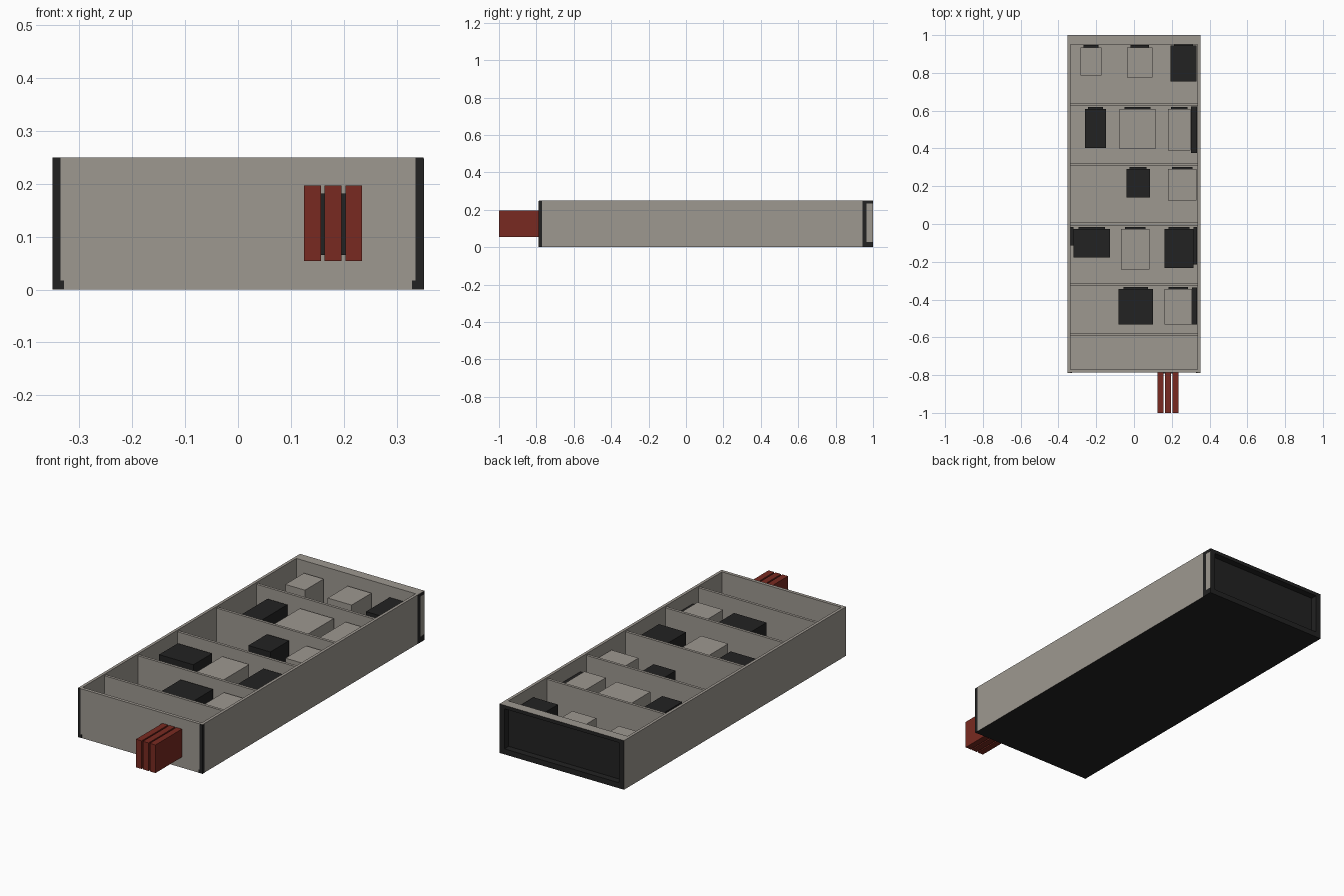
import bpy, bmesh

if "Cube" in bpy.data.objects:
    bpy.data.objects.remove(bpy.data.objects["Cube"])

def mat(name, c):
    m = bpy.data.materials.new(name)
    m.diffuse_color = (*c, 1)
    m.use_nodes = True
    m.node_tree.nodes["Principled BSDF"].inputs["Base Color"].default_value = m.diffuse_color
    return m

GREY = mat("warm_grey", (0.34, 0.315, 0.28))
BLACK = mat("black", (0.016, 0.016, 0.016))
RED = mat("dark_red", (0.19, 0.023, 0.015))

def box(name, x0, x1, y0, y1, z0, z1, m=GREY, black_dirs=()):
    """Axis-aligned box; faces whose normal is in black_dirs become black."""
    bm = bmesh.new()
    bmesh.ops.create_cube(bm, size=1)
    for v in bm.verts:
        v.co = (x0 if v.co.x < 0 else x1, y0 if v.co.y < 0 else y1, z0 if v.co.z < 0 else z1)
    bm.normal_update()
    for f in bm.faces:
        n = tuple(round(a) for a in f.normal)
        f.material_index = 1 if n in black_dirs else 0
    me = bpy.data.meshes.new(name)
    bm.to_mesh(me)
    bm.free()
    me.materials.append(m)
    if black_dirs:
        me.materials.append(BLACK)
    ob = bpy.data.objects.new(name, me)
    bpy.context.collection.objects.link(ob)
    return ob

W, T, H = 0.351, 0.015, 0.25
YF, YB = -0.787, 1.0
DOWN, BACK, FRONT = (0, 0, -1), (0, 1, 0), (0, -1, 0)

# case: backing sheet, side walls, top panel
box("backing_panel", -W, W, YF, YB, 0, 0.01, GREY, (DOWN, BACK))
for s, n in ((-1, "left"), (1, "right")):
    a, b = sorted((s * W, s * (W - T)))
    box(n + "_wall", a, b, YF, YB, 0.01, H, GREY, (BACK, FRONT))
box("top_panel", -W + T, W - T, YF, YF + 0.017, 0.01, H)

# recessed plinth at the foot with its rim
box("bottom_panel", -W + T, W - T, 0.95, 0.966, 0.01, H, GREY, (BACK,))
box("plinth_upper_rail", -W + T, W - T, 0.966, YB, 0.232, H, GREY, (BACK, DOWN))
box("plinth_lower_rail", -W + T, W - T, 0.966, YB, 0.01, 0.028, BLACK)
for s in (-1, 1):
    a, b = sorted((s * (W - T), s * (W - T - 0.013)))
    box("plinth_side_rail", a, b, 0.966, YB, 0.028, 0.232, BLACK)

# black edge strips at the corners
for s in (-1, 1):
    a, b = sorted((s * W, s * (W - T)))
    box("front_edge_strip", a, b, YF - 0.001, YF, 0, H - 0.002, BLACK)
    a, b = sorted((s * W, s * 0.329))
    box("front_corner_foot", a, b, YF - 0.001, YF, 0, 0.017, BLACK)
box("side_edge_strip", W, W + 0.001, YF - 0.001, YF + 0.016, 0, H - 0.002, BLACK)
box("side_foot_strip", W, W + 0.001, 0.944, 0.965, 0, H - 0.002, BLACK)
for z0, z1 in ((0, 0.028), (0.234, H - 0.002)):
    box("side_foot_cap", W, W + 0.001, 0.965, YB, z0, z1, BLACK)

# shelves
shelves = (0.634, 0.315, 0.0, -0.32, -0.587)
for y in shelves:
    box("shelf", -W + T, W - T, y - 0.007, y + 0.007, 0.01, 0.242)

# boxes standing on the shelves: x0, x1, y0, y1, colour
items = (
    (-0.283, -0.172, 0.785, 0.935, GREY), (-0.037, 0.098, 0.775, 0.935, GREY),
    (0.193, 0.331, 0.755, 0.945, BLACK),
    (-0.260, -0.148, 0.402, 0.608, BLACK), (-0.077, 0.114, 0.397, 0.608, GREY),
    (0.180, 0.300, 0.388, 0.608, GREY),
    (-0.040, 0.084, 0.140, 0.290, BLACK), (0.180, 0.332, 0.125, 0.290, GREY),
    (-0.320, -0.127, -0.178, -0.027, BLACK), (-0.070, 0.082, -0.240, -0.027, GREY),
    (0.162, 0.315, -0.232, -0.027, BLACK),
    (-0.082, 0.101, -0.531, -0.345, BLACK), (0.162, 0.306, -0.531, -0.345, GREY),
)
for x0, x1, y0, y1, m in items:
    box("storage_box", x0, x1, y0, y1, 0.055, 0.195, m)
    # dark foot plate beneath each box
    c, h = (x0 + x1) / 2, (x1 - x0) * 0.36
    box("box_foot", c - h, c + h, y1, y1 + 0.012, 0.065, 0.18, BLACK)

# dark slabs beside the boxes near the side walls
for x0, x1, y0, y1 in ((0.301, 0.333, 0.375, 0.622), (0.316, 0.333, -0.215, -0.015),
                       (0.307, 0.333, -0.531, -0.335), (-0.335, -0.321, -0.115, -0.015)):
    box("dark_slab", x0, x1, y0, y1, 0.065, 0.18, BLACK)

# three red books on the top panel
for x in (0.141, 0.180, 0.219):
    box("red_book", x - 0.016, x + 0.016, -1.0, YF, 0.054, 0.197, RED)
box("book_base", 0.15, 0.21, YF - 0.004, YF, 0.065, 0.182, BLACK)
